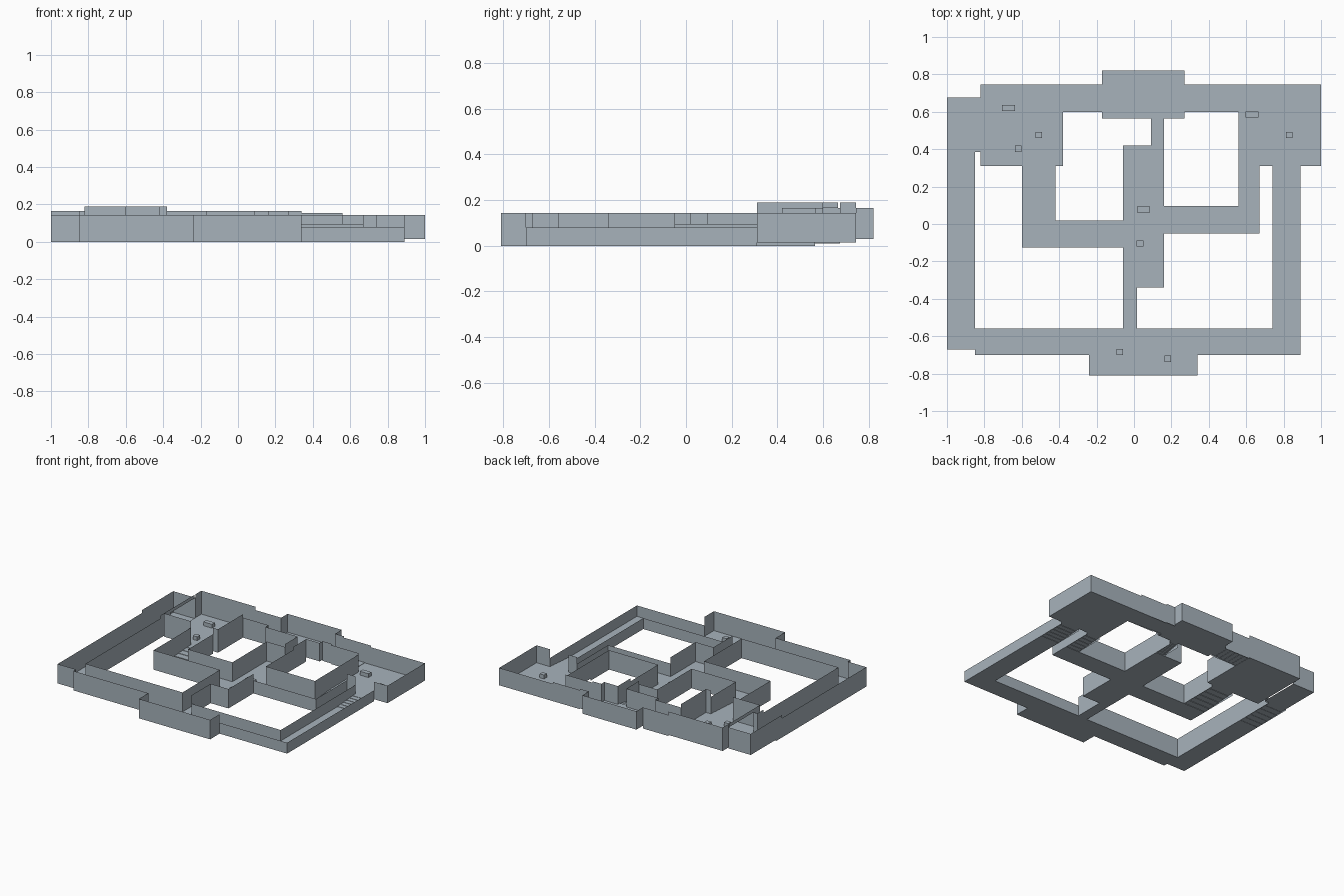
import bpy, bmesh

mat = bpy.data.materials.new("blue_grey")
mat.diffuse_color = (0.39, 0.45, 0.50, 1)


def finish(name, bm):
    bmesh.ops.remove_doubles(bm, verts=bm.verts, dist=0.0005)
    me = bpy.data.meshes.new(name)
    bm.to_mesh(me)
    bm.free()
    me.materials.append(mat)
    ob = bpy.data.objects.new(name, me)
    bpy.context.collection.objects.link(ob)


def quad(bm, *pts):
    bm.faces.new([bm.verts.new(p) for p in pts])


def floor(bm, x0, y0, x1, y1, z):
    quad(bm, (x0, y0, z), (x1, y0, z), (x1, y1, z), (x0, y1, z))


def stairs(bm, x0, y0, x1, y1, z0, z1, axis, n=6):
    """Shallow steps running along one axis, with risers between treads."""
    dz = (z1 - z0) / n
    for i in range(n):
        z = z0 + dz * (i + 1)
        if axis == 'y':
            a, b = (y0 + (y1 - y0) * k / n for k in (i, i + 1))
            floor(bm, x0, a, x1, b, z)
            quad(bm, (x0, a, z - dz), (x1, a, z - dz), (x1, a, z), (x0, a, z))
        else:
            a, b = (x0 + (x1 - x0) * k / n for k in (i, i + 1))
            floor(bm, a, y0, b, y1, z)
            quad(bm, (a, y0, z - dz), (a, y1, z - dz), (a, y1, z), (a, y0, z))


def walls(name, runs):
    """Thin upright sheets: each run is (bottom, top, path)."""
    bm = bmesh.new()
    for lo, hi, path in runs:
        for (ax, ay), (bx, by) in zip(path, path[1:]):
            quad(bm, (ax, ay, lo), (bx, by, lo), (bx, by, hi), (ax, ay, hi))
    finish(name, bm)


# Flat floors: ground level, then raised rooms
bm = bmesh.new()
for r in [(-1, -.67, -.85, .09), (-.85, -.70, .89, -.56), (-.24, -.81, .34, -.70),
          (-.06, -.56, .015, -.34), (-.06, -.34, .16, .42), (-.6, -.125, -.06, .02),
          (.16, -.05, .67, .095), (.74, -.56, .89, .10)]:
    floor(bm, *r, 0)
floor(bm, -1, .385, -.82, .675, .01)
floor(bm, -.82, .31, -.38, .745, .018)
floor(bm, -.17, .565, .27, .82, .03)
floor(bm, .56, .31, 1, .745, .015)
finish("floors", bm)

# Stepped corridors
bm = bmesh.new()
stairs(bm, -1, .09, -.85, .385, 0, .01, 'y')
stairs(bm, -.6, .02, -.42, .31, 0, .018, 'y')
stairs(bm, .09, .42, .16, .565, 0, .03, 'y')
stairs(bm, .56, .095, .67, .31, 0, .015, 'y')
stairs(bm, .74, .10, .89, .31, 0, .015, 'y')
stairs(bm, -.38, .6, -.17, .745, .018, .03, 'x')
stairs(bm, .27, .6, .56, .745, .03, .015, 'x')
finish("stairs", bm)

# Outer boundary
walls("outer_walls", [
    (0, .143, [(.34, -.70), (.34, -.81), (-.24, -.81), (-.24, -.70), (-.85, -.70),
               (-.85, -.67), (-1, -.67), (-1, .31)]),
    (0, .165, [(-1, .31), (-1, .385)]),
    (.01, .165, [(-1, .385), (-1, .675), (-.82, .675)]),
    (.018, .19, [(-.82, .675), (-.82, .745), (-.38, .745)]),
    (.01, .165, [(-.38, .745), (-.17, .745)]),
    (.03, .165, [(-.17, .745), (-.17, .82), (.27, .82), (.27, .745)]),
    (.02, .165, [(.27, .745), (.34, .745)]),
    (.015, .155, [(.34, .745), (.56, .745)]),
    (.015, .143, [(.56, .745), (1, .745), (1, .31), (.89, .31)]),
    (0, .08, [(.89, .31), (.89, -.70), (.34, -.70)]),
])

# Walls around the four open courts
walls("west_court_walls", [
    (0, .143, [(-.6, .31), (-.6, -.125), (-.06, -.125), (-.06, -.56),
               (-.85, -.56), (-.85, .31)]),
    (0, .165, [(-.85, .31), (-.85, .385), (-.82, .385)]),
    (.018, .19, [(-.82, .385), (-.82, .31), (-.6, .31)]),
    (.165, .19, [(-.82, .385), (-.82, .665)]),
])
walls("north_west_court_walls", [
    (.018, .19, [(-.42, .31), (-.38, .31), (-.38, .60)]),
    (.018, .165, [(-.38, .60), (-.17, .60)]),
    (.03, .165, [(-.17, .60), (-.17, .565), (.09, .565)]),
    (0, .165, [(.09, .565), (.09, .42)]),
    (0, .143, [(.09, .42), (-.06, .42), (-.06, .02), (-.42, .02), (-.42, .31)]),
])
walls("north_east_court_walls", [
    (.03, .165, [(.16, .565), (.27, .565), (.27, .60)]),
    (.02, .165, [(.27, .60), (.34, .60)]),
    (.015, .155, [(.34, .60), (.56, .60)]),
    (.015, .143, [(.56, .60), (.56, .31)]),
    (0, .143, [(.56, .31), (.56, .095), (.16, .095), (.16, .42)]),
    (0, .165, [(.16, .42), (.16, .565)]),
])
walls("east_court_walls", [
    (.015, .143, [(.67, .31), (.74, .31)]),
    (0, .08, [(.74, .31), (.74, -.56), (.015, -.56)]),
    (0, .143, [(.015, -.56), (.015, -.34), (.16, -.34), (.16, -.05)]),
    (0, .095, [(.16, -.05), (.67, -.05), (.67, .31)]),
])

# Small crates standing on the floors
for i, (x, y, z, w) in enumerate([
        (-.67, .62, .018, .07), (-.62, .402, .018, .035), (-.51, .475, .018, .035),
        (.63, .585, .015, .07), (.83, .475, .015, .035), (.05, .077, 0, .07),
        (.032, -.105, 0, .035), (-.075, -.685, 0, .035), (.18, -.72, 0, .035)]):
    bm = bmesh.new()
    bmesh.ops.create_cube(bm, size=1)
    bmesh.ops.scale(bm, verts=bm.verts, vec=(w, .033, .028))
    bmesh.ops.translate(bm, verts=bm.verts, vec=(x, y, z + .014))
    finish(f"crate_{i + 1}", bm)
